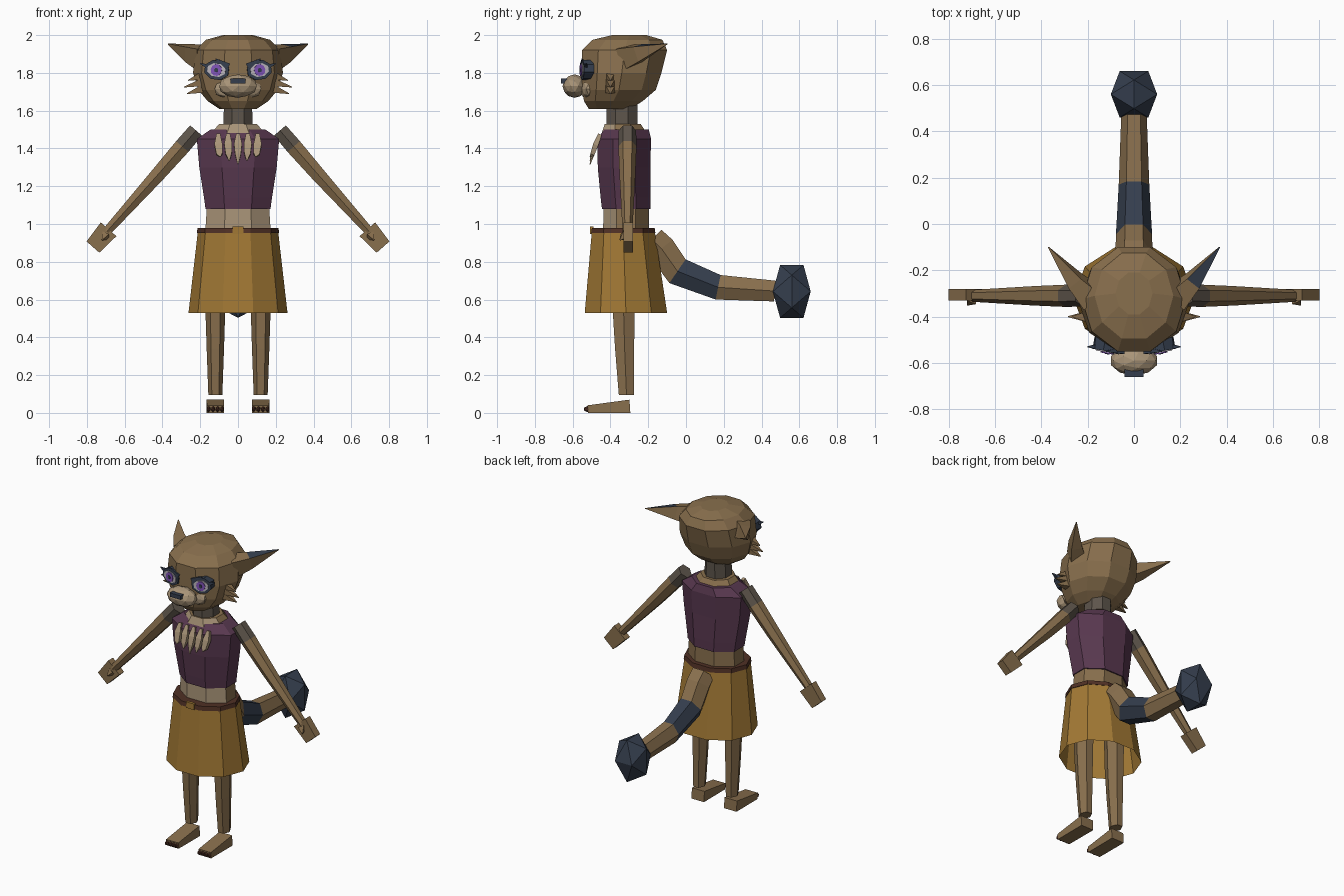
import bpy
import bmesh
import math
from mathutils import Vector, Matrix

cube = bpy.data.objects.get("Cube")
if cube:
    bpy.data.objects.remove(cube, do_unlink=True)


def material(name, rgb):
    m = bpy.data.materials.new(name)
    m.use_nodes = True
    m.diffuse_color = (*rgb, 1)
    m.node_tree.nodes["Principled BSDF"].inputs["Base Color"].default_value = (*rgb, 1)
    return m


FUR = material("brown fur", (0.25, 0.16, 0.075))
CREAM = material("cream fur", (0.40, 0.30, 0.19))
PLUM = material("plum cloth", (0.10, 0.04, 0.08))
GOLD = material("ochre cloth", (0.36, 0.19, 0.035))
NAVY = material("navy fur", (0.035, 0.048, 0.075))
GREY = material("grey fur", (0.11, 0.09, 0.07))
LEATHER = material("dark leather", (0.08, 0.03, 0.018))
IRIS = material("violet iris", (0.22, 0.09, 0.48))
WHITE = material("eye white", (0.50, 0.46, 0.50))

X, Y, Z = Vector((1, 0, 0)), Vector((0, 1, 0)), Vector((0, 0, 1))


def finish(name, bm, mats, rule=None):
    bmesh.ops.recalc_face_normals(bm, faces=bm.faces)
    bm.normal_update()
    if rule:
        for f in bm.faces:
            f.material_index = int(rule(f.calc_center_median(), f.normal))
    mesh = bpy.data.meshes.new(name)
    bm.to_mesh(mesh)
    bm.free()
    for m in mats:
        mesh.materials.append(m)
    ob = bpy.data.objects.new(name, mesh)
    bpy.context.collection.objects.link(ob)
    return ob


def loft(name, rings, n, mats, rule=None, u=X, axis=None, caps=(True, True)):
    """Rings are (centre, half width along u, half depth)."""
    bm = bmesh.new()
    pts = [Vector(r[0]) for r in rings]
    loops = []
    k = 1 / math.cos(math.pi / n)
    ku = 1 if n % 4 == 2 else k
    for i, (c, ru, rv) in enumerate(rings):
        t = axis or (pts[min(i + 1, len(pts) - 1)] - pts[max(i - 1, 0)]).normalized()
        v = t.cross(u).normalized()
        w = v.cross(t).normalized()
        angles = [-math.pi / 2 + math.pi * (2 * j + 1) / n for j in range(n)]
        loops.append([bm.verts.new(pts[i] + w * ru * ku * math.cos(a) + v * rv * k * math.sin(a))
                      for a in angles])
    for a, b in zip(loops, loops[1:]):
        for j in range(n):
            bm.faces.new((a[j], a[(j + 1) % n], b[(j + 1) % n], b[j]))
    if caps[0]:
        bm.faces.new(loops[0][::-1])
    if caps[1]:
        bm.faces.new(loops[-1])
    return finish(name, bm, mats, rule)


def column(name, profile, n, mats, rule=None, caps=(True, True)):
    """Upright loft from (z, y centre, half width, half depth)."""
    rings = [((0, y, z), rx, ry) for z, y, rx, ry in profile]
    return loft(name, rings, n, mats, rule, axis=Z, caps=caps)


def ball(name, centre, size, mat, subdivisions=2):
    bm = bmesh.new()
    bmesh.ops.create_icosphere(bm, subdivisions=subdivisions, radius=1,
                               matrix=Matrix.Translation(centre) @ Matrix.Diagonal((*size, 1)))
    return finish(name, bm, [mat])


def spike(name, base, tip, r, mat, n=4, flat=1.0, u=X):
    return loft(name, [(base, r, r * flat), (tip, 0.002, 0.002)], n, [mat], u=u)


def box(name, centre, half, mat):
    x, y, z = centre
    return loft(name, [((x, y, z - half[2]), half[0], half[1]),
                       ((x, y, z + half[2]), half[0], half[1])], 4, [mat], axis=Z)


def is_front(c, n):
    return n.y < -0.1


# Head and neck
column("head", [(1.61, -0.405, 0.10, 0.11), (1.65, -0.385, 0.16, 0.155),
                (1.71, -0.355, 0.21, 0.195), (1.80, -0.34, 0.238, 0.21),
                (1.92, -0.325, 0.225, 0.225), (1.975, -0.31, 0.17, 0.185),
                (2.0, -0.30, 0.08, 0.09)], 10, [FUR])
column("neck", [(1.49, -0.34, 0.078, 0.082), (1.65, -0.34, 0.074, 0.082)], 8, [GREY])

# Muzzle, nose and face patch
ball("face_patch", (0, -0.515, 1.715), (0.13, 0.045, 0.062), CREAM)
ball("muzzle", (0, -0.59, 1.73), (0.104, 0.064, 0.062), CREAM)
box("nose", (0, -0.645, 1.757), (0.04, 0.016, 0.013), NAVY)

# Torso, shirt, waist and collar
column("collar", [(1.47, -0.325, 0.15, 0.125), (1.53, -0.335, 0.10, 0.095)], 8,
       [FUR, CREAM], is_front)
column("shirt", [(1.08, -0.317, 0.172, 0.128), (1.14, -0.32, 0.180, 0.132),
                 (1.30, -0.328, 0.205, 0.139), (1.45, -0.327, 0.218, 0.142),
                 (1.50, -0.315, 0.145, 0.118)], 8, [PLUM])
column("waist", [(0.93, -0.317, 0.175, 0.122), (1.09, -0.317, 0.165, 0.120)], 8,
       [FUR, CREAM], is_front)

# Skirt and belt
column("skirt", [(0.53, -0.318, 0.262, 0.218), (0.965, -0.332, 0.212, 0.166)], 10, [GOLD],
       caps=(False, False))
column("belt", [(0.952, -0.332, 0.218, 0.170), (0.98, -0.332, 0.214, 0.166)], 10, [LEATHER])
box("belt_tab", (0, -0.498, 0.968), (0.03, 0.009, 0.020), GOLD)

# Tooth necklace
for i in range(-2, 3):
    x = 0.052 * i
    drop = 0.02 * abs(i)
    loft("necklace_tooth", [((x, -0.455, 1.475), 0.010, 0.010),
                            ((x, -0.478, 1.42), 0.021, 0.014),
                            ((x * 0.95, -0.495, 1.37), 0.016, 0.011),
                            ((x * 0.9, -0.508, 1.315 + drop), 0.002, 0.002)], 4, [CREAM])

# Tail with a dark band and a faceted tip
loft("tail", [((0, -0.18, 0.92), 0.08, 0.07), ((0, -0.13, 0.87), 0.08, 0.075),
              ((0, -0.045, 0.75), 0.078, 0.076), ((0, 0.17, 0.665), 0.066, 0.066),
              ((0, 0.47, 0.645), 0.055, 0.055)], 6, [FUR, NAVY],
     lambda c, n: -0.03 < c.y < 0.15)
bm = bmesh.new()
phi = (1 + math.sqrt(5)) / 2
for a in (-1, 1):
    for b in (-phi, phi):
        for p in ((0, a, b), (a, b, 0), (b, 0, a)):
            bm.verts.new((p[0] * 0.1 / phi, 0.56 + p[1] * 0.1 / phi, 0.643 + p[2] * 0.14 / phi))
bmesh.ops.convex_hull(bm, input=bm.verts)
finish("tail_tip", bm, [NAVY])

for s, side in ((1, "left"), (-1, "right")):
    # Arm with a grey shoulder, hand and thumb
    arm = [(0.222, 1.495, 0.046), (0.295, 1.41, 0.048), (0.43, 1.255, 0.042), (0.695, 0.96, 0.026)]
    loft(side + "_arm", [((s * x, -0.31, z), r, r * 0.9) for x, z, r in arm], 6, [FUR, GREY],
         lambda c, n: c.z > 1.42, u=Y)
    loft(side + "_hand", [((s * 0.685, -0.305, 0.972), 0.025, 0.055),
                          ((s * 0.768, -0.305, 0.878), 0.025, 0.045)], 4, [FUR], u=Y)
    spike(side + "_thumb", (s * 0.70, -0.325, 0.94), (s * 0.72, -0.35, 0.915), 0.02, FUR)

    # Leg, foot and toes
    leg = [(0.095, -0.315, 0.037), (0.34, -0.325, 0.046), (0.53, -0.33, 0.052), (0.93, -0.33, 0.06)]
    loft(side + "_leg", [((s * 0.12, y, z), r, r * 1.1) for z, y, r in leg], 6, [FUR], axis=Z)
    loft(side + "_foot", [((s * 0.12, -0.297, 0.035), 0.046, 0.035),
                          ((s * 0.12, -0.52, 0.020), 0.045, 0.020)], 4, [FUR])
    for i in range(4):
        ball(side + "_toe", (s * 0.12 + 0.024 * (i - 1.5), -0.523, 0.02),
             (0.012, 0.019, 0.016), LEATHER, 1)

    # Ear with a dark patch
    loft(side + "_ear", [((s * 0.18, -0.32, 1.88), 0.05, 0.06),
                         ((s * 0.255, -0.245, 1.905), 0.034, 0.042),
                         ((s * 0.37, -0.10, 1.953), 0.002, 0.002)], 4, [FUR, NAVY],
         lambda c, n: abs(c.x) > 0.25 and (n.z > 0.5 if s > 0 else n.y < -0.5 and n.z < 0.5))

    # Cheek tufts
    for z, out in ((1.775, 0.265), (1.74, 0.285), (1.705, 0.27)):
        spike(side + "_cheek_tuft", (s * 0.19, -0.40, z + 0.01), (s * out, -0.40, z - 0.015),
              0.026, FUR, flat=0.8, u=Y)

    # Eye: slanted rim, white and iris stacked outward, with brow and lash
    out = Vector((s * 0.17, -1, 0)).normalized()
    tilt = Vector((1, s * 0.17, s * 0.15)).normalized()
    centre = Vector((s * 0.11, -0.528, 1.815))
    for part, rx, rz, depth, n, m in (("rim", 0.064, 0.050, 0.022, 8, NAVY),
                                      ("white", 0.048, 0.034, 0.027, 8, WHITE),
                                      ("iris", 0.030, 0.030, 0.032, 10, IRIS),
                                      ("pupil", 0.011, 0.011, 0.035, 6, NAVY)):
        loft(f"{side}_eye_{part}", [(centre - out * 0.03, rx, rz), (centre + out * depth, rx, rz)],
             n, [m], u=tilt, axis=out)
    spike(side + "_brow", (s * 0.05, -0.545, 1.835), (s * 0.12, -0.55, 1.875), 0.016, NAVY, u=Y)
    spike(side + "_lash", (s * 0.15, -0.53, 1.83), (s * 0.20, -0.53, 1.85), 0.014, NAVY, u=Y)
